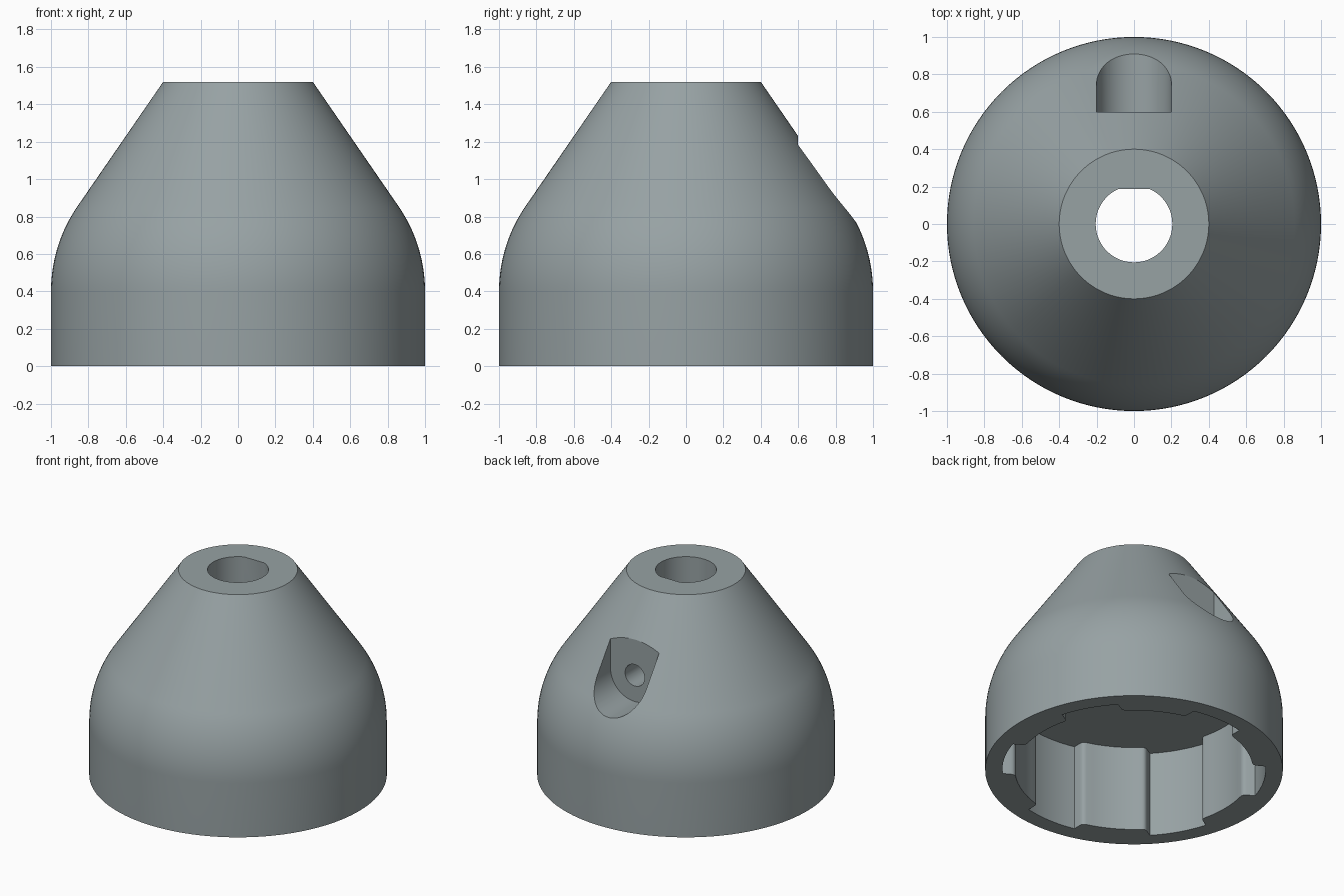
import bpy, bmesh, math
from mathutils import Matrix, Vector

if "Cube" in bpy.data.objects:
    bpy.data.objects.remove(bpy.data.objects["Cube"])

grey = bpy.data.materials.new("blue_grey")
grey.diffuse_color = (0.31, 0.36, 0.37, 1)
grey.use_nodes = True
grey.node_tree.nodes["Principled BSDF"].inputs["Base Color"].default_value = grey.diffuse_color


def make_object(name, bm):
    bmesh.ops.recalc_face_normals(bm, faces=bm.faces)
    mesh = bpy.data.meshes.new(name)
    bm.to_mesh(mesh)
    bm.free()
    mesh.materials.append(grey)
    obj = bpy.data.objects.new(name, mesh)
    bpy.context.collection.objects.link(obj)
    return obj


def prism(name, outline, start, end, along_y=False):
    """Extrude a 2D outline along z, or an (x, z) outline along y."""
    bm = bmesh.new()
    place = (lambda p, d: (p[0], d, p[1])) if along_y else (lambda p, d: (p[0], p[1], d))
    low = [bm.verts.new(place(p, start)) for p in outline]
    high = [bm.verts.new(place(p, end)) for p in outline]
    bm.faces.new(low)
    bm.faces.new(high)
    n = len(outline)
    for i in range(n):
        j = (i + 1) % n
        bm.faces.new((low[i], low[j], high[j], high[i]))
    return make_object(name, bm)


def arc(radius, a0, a1, n, cx=0, cy=0):
    return [(cx + radius * math.cos(a0 + (a1 - a0) * i / n),
             cy + radius * math.sin(a0 + (a1 - a0) * i / n)) for i in range(n + 1)]


# Hub body: straight skirt, rounded shoulder and cone, turned around z
SEGMENTS = 128
profile = [(1, 0)] + arc(0.8, 0, math.radians(34.6), 14, 0.2, 0.4) + [(0.4, 1.52)]
bm = bmesh.new()
rings = []
for r, z in profile:
    rings.append([bm.verts.new((r * math.cos(2 * math.pi * k / SEGMENTS),
                                r * math.sin(2 * math.pi * k / SEGMENTS), z))
                  for k in range(SEGMENTS)])
for a, b in zip(rings, rings[1:]):
    for k in range(SEGMENTS):
        m = (k + 1) % SEGMENTS
        bm.faces.new((a[k], a[m], b[m], b[k]))
bm.faces.new(rings[0])
bm.faces.new(rings[-1])
body = make_object("hub_body", bm)

# Cavity outline: round socket with six parallel-sided notches, rounded lips
INNER, OUTER, HALF = 0.80, 0.885, 0.20
lip = math.asin(HALF / INNER)
deep = math.asin(HALF / OUTER)
corner = Vector((INNER * math.cos(lip), HALF))
lip_end = lip + 0.035
p0 = Vector((corner.x + 0.03, HALF))
p2 = Vector((INNER * math.cos(lip_end), INNER * math.sin(lip_end)))
fillet = [(1 - t) ** 2 * p0 + 2 * t * (1 - t) * corner + t * t * p2
          for t in (0, 0.25, 0.5, 0.75, 1)]
one = [Vector((p.x, -p.y)) for p in reversed(fillet)]
one += [Vector(p) for p in arc(OUTER, -deep, deep, 8)]
one += fillet
one += [Vector(p) for p in arc(INNER, lip_end, math.pi / 3 - lip_end, 8)[1:-1]]
cavity = []
for k in range(6):
    turn = Matrix.Rotation(math.radians(30 + 60 * k), 2)
    cavity += [turn @ p for p in one]

# D-shaped shaft bore with its flat towards the back
flat = math.asin(0.188 / 0.205)
bore = arc(0.205, math.pi - flat, 2 * math.pi + flat, 56)

# Screw pocket with a round floor and open top, and the screw hole behind it
pocket = arc(0.2, math.pi, 2 * math.pi, 32, 0, 0.97) + [(0.2, 1.7), (-0.2, 1.7)]
hole = arc(0.08, 0, 2 * math.pi, 32, 0, 0.965)[:-1]

cutters = [
    prism("socket_cutter", cavity, -0.2, 0.635),
    prism("bore_cutter", bore, 0.5, 1.8),
    prism("pocket_cutter", pocket, 0.6, 1.3, along_y=True),
    prism("screw_hole_cutter", hole, 0.1, 0.8, along_y=True),
]

# Cut the body and remove the cutters
for cutter in cutters:
    cutter.hide_render = True
    mod = body.modifiers.new(cutter.name, 'BOOLEAN')
    mod.operation = 'DIFFERENCE'
    mod.solver = 'EXACT'
    mod.object = cutter
bpy.context.view_layer.update()
graph = bpy.context.evaluated_depsgraph_get()
result = bpy.data.meshes.new_from_object(body.evaluated_get(graph))
body.modifiers.clear()
body.data = result
for cutter in cutters:
    bpy.data.objects.remove(cutter)

# Smooth the round walls, keep the rims sharp
bpy.context.view_layer.objects.active = body
body.select_set(True)
bpy.ops.object.shade_smooth_by_angle(angle=math.radians(30))
